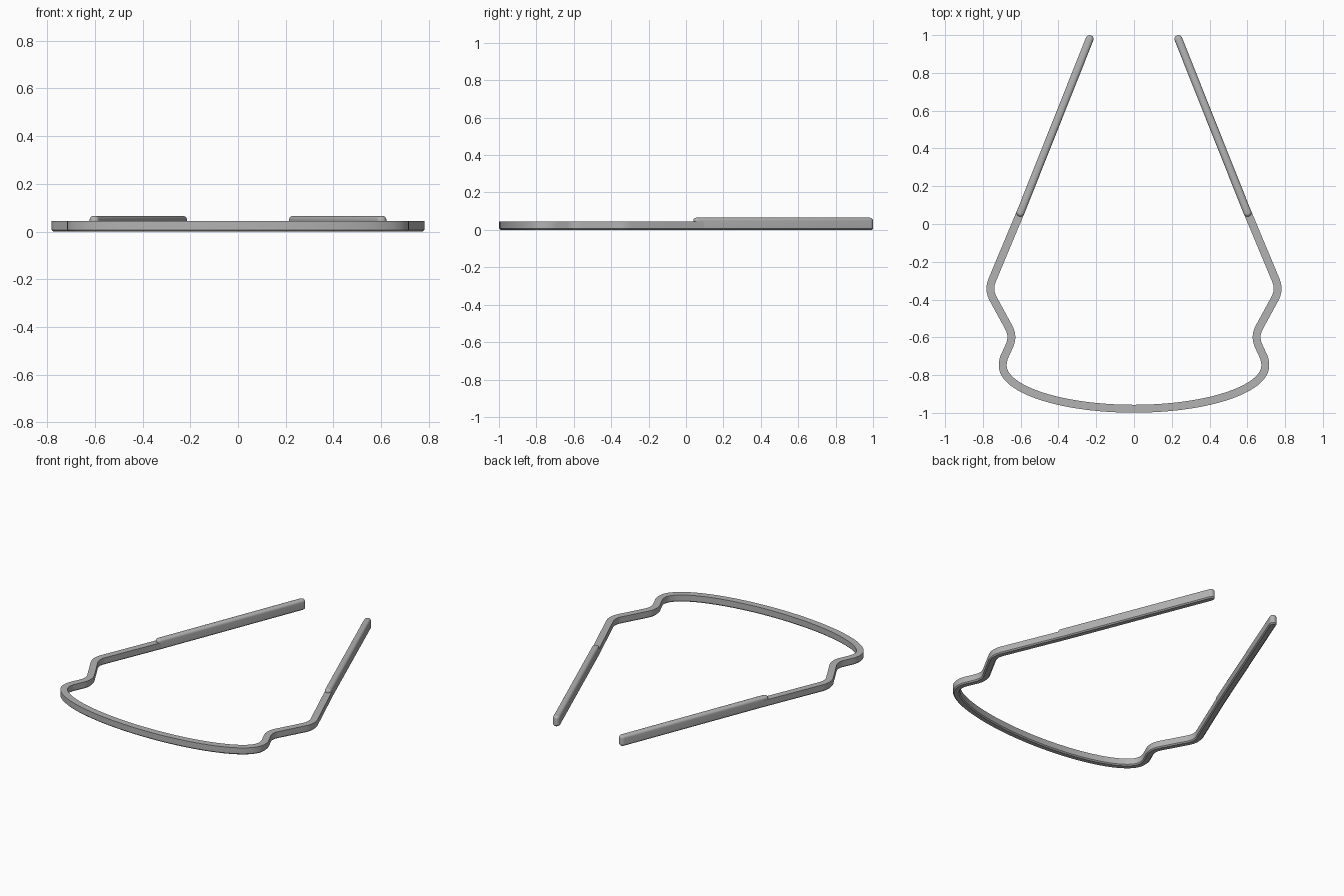
import bpy, bmesh, math
from mathutils import Vector

if "Cube" in bpy.data.objects:
    bpy.data.objects.remove(bpy.data.objects["Cube"])

HALF = 0.021          # half the band width
BAND_TOP, LEG_TOP = 0.045, 0.065
CHAMFER = 0.007

grey = bpy.data.materials.new("plain_grey")
grey.use_nodes = True
colour = (0.45, 0.45, 0.45, 1)
grey.diffuse_color = colour
grey.node_tree.nodes["Principled BSDF"].inputs["Base Color"].default_value = colour


def finish(bm, name):
    bmesh.ops.recalc_face_normals(bm, faces=bm.faces)
    mesh = bpy.data.meshes.new(name)
    bm.to_mesh(mesh)
    bm.free()
    mesh.materials.append(grey)
    obj = bpy.data.objects.new(name, mesh)
    bpy.context.collection.objects.link(obj)
    bpy.ops.object.select_all(action='DESELECT')
    obj.select_set(True)
    bpy.context.view_layer.objects.active = obj
    bpy.ops.object.shade_smooth_by_angle(angle=math.radians(30))
    return obj


def bridge(bm, a, b, closed=True):
    n = len(a)
    for i in range(n if closed else n - 1):
        j = (i + 1) % n
        bm.faces.new((a[i], a[j], b[j], b[i]))


def rounded(corners, trim, steps=8):
    """Polyline with each inner corner replaced by a short curve."""
    pts = [corners[0]]
    for p, c, n in zip(corners, corners[1:], corners[2:]):
        a = c + (p - c).normalized() * trim
        b = c + (n - c).normalized() * trim
        for k in range(steps + 1):
            t = k / steps
            pts.append(a * (1 - t) ** 2 + c * 2 * t * (1 - t) + b * t * t)
    return pts + [corners[-1]]


# Centre line: half an elliptical front, then the notched side, then mirrored
leg_start, leg_end = Vector((0.601, 0.06)), Vector((0.235, 0.979))
front = [Vector((0.695 * math.sin(a), -0.75 - 0.228 * math.cos(a)))
         for a in (math.pi / 2 * k / 28 for k in range(29))]
side = rounded([Vector((0.695, -0.75)), Vector((0.695, -0.722)), Vector((0.637, -0.595)),
                Vector((0.772, -0.348)), leg_start + (leg_end - leg_start) * 0.03],
               0.028)
side = rounded([Vector((0.695, -0.75)), Vector((0.695, -0.722)), Vector((0.637, -0.595))], 0.027)[:-1] \
    + rounded([Vector((0.695, -0.722)), Vector((0.637, -0.595)), Vector((0.772, -0.348)),
               leg_start + (leg_end - leg_start) * 0.03], 0.055)[1:]
half = front + [p for p in side if (p - front[-1]).length > 0.002]
path = [Vector((-p.x, p.y)) for p in reversed(half[1:])] + half

# Flat band swept along the centre line
section = [(-HALF + CHAMFER, 0), (HALF - CHAMFER, 0), (HALF, CHAMFER),
           (HALF, BAND_TOP), (-HALF, BAND_TOP), (-HALF, CHAMFER)]
bm = bmesh.new()
rings = []
for i, p in enumerate(path):
    before = (p - path[max(i - 1, 0)]).normalized()
    after = (path[min(i + 1, len(path) - 1)] - p).normalized()
    d = (before + after).normalized()
    normal = Vector((d.y, -d.x))
    rings.append([bm.verts.new((*(p + normal * o), z)) for o, z in section])
for a, b in zip(rings, rings[1:]):
    bridge(bm, a, b)
bm.faces.new(rings[0])
bm.faces.new(rings[-1])
finish(bm, "band")


# Taller legs with round ends and a rounded top edge
def leg(name, sign):
    start, end = (Vector((sign * p.x, p.y)) for p in (leg_start, leg_end))
    angle = math.atan2(end.y - start.y, end.x - start.x)
    round_edge = 0.016
    layers = [(CHAMFER, 0), (0, CHAMFER)]
    for k in range(6):
        t = math.pi / 2 * k / 5
        layers.append((round_edge * (1 - math.cos(t)), LEG_TOP - round_edge * (1 - math.sin(t))))
    bm = bmesh.new()
    loops = []
    for inset, z in layers:
        loop = []
        for centre, turn in ((end, -math.pi / 2), (start, math.pi / 2)):
            for k in range(11):
                a = angle + turn + math.pi * k / 10
                xy = centre + Vector((math.cos(a), math.sin(a))) * (HALF - inset)
                loop.append(bm.verts.new((*xy, z)))
        loops.append(loop)
    for a, b in zip(loops, loops[1:]):
        bridge(bm, a, b)
    bm.faces.new(loops[0])
    bm.faces.new(loops[-1])
    finish(bm, name)


leg("left_leg", 1)
leg("right_leg", -1)
